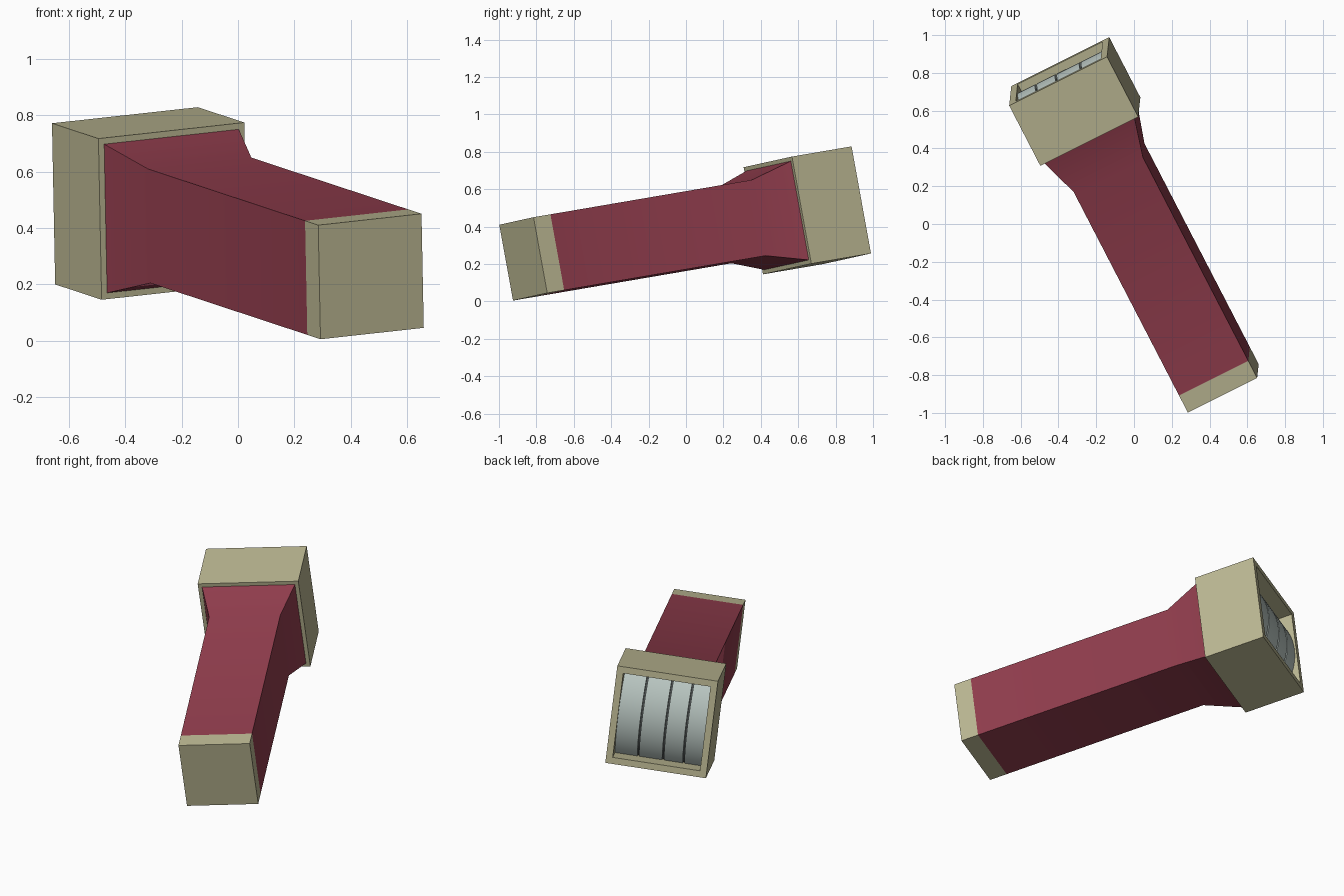
import bpy, bmesh, math
from mathutils import Matrix, Vector

if "Cube" in bpy.data.objects:
    bpy.data.objects.remove(bpy.data.objects["Cube"])

# Local frame: X = across, Y = along the torch (tail at 0), Z = up; tilted into place
d = Vector((-0.4545, 0.8780, 0.1500)).normalized()
u = Vector((0.890, 0.444, 0.098))
u = (u - d * u.dot(d)).normalized()
v = u.cross(d)
PLACE = Matrix((u, d, v)).transposed().to_4x4()
PLACE.translation = Vector((0.4725, -0.87, 0.2275))


def material(name, rgb):
    m = bpy.data.materials.new(name)
    m.diffuse_color = (*rgb, 1)
    m.use_nodes = True
    m.node_tree.nodes["Principled BSDF"].inputs["Base Color"].default_value = m.diffuse_color
    return m


BEIGE = material("beige", (0.50, 0.475, 0.29))
RED = material("dark red", (0.285, 0.047, 0.075))
GLASS = material("pale grey glass", (0.49, 0.57, 0.54))
DARK = material("dark grey", (0.07, 0.08, 0.08))


def make(name, bm, mat, smooth=False):
    bmesh.ops.recalc_face_normals(bm, faces=bm.faces)
    me = bpy.data.meshes.new(name)
    bm.to_mesh(me)
    bm.free()
    me.materials.append(mat)
    ob = bpy.data.objects.new(name, me)
    ob.matrix_world = PLACE
    bpy.context.collection.objects.link(ob)
    if smooth:
        bpy.ops.object.select_all(action='DESELECT')
        ob.select_set(True)
        bpy.context.view_layer.objects.active = ob
        bpy.ops.object.shade_smooth_by_angle(angle=math.radians(30))
    return ob


def square_loft(name, sections, mat, smooth=False):
    """Skin square sections given as (position along, full size), capped at both ends."""
    bm = bmesh.new()
    rings = []
    for y, s in sections:
        h = s / 2
        rings.append([bm.verts.new((x, y, z)) for x, z in ((-h, -h), (h, -h), (h, h), (-h, h))])
    for a, b in zip(rings, rings[1:]):
        for i in range(4):
            j = (i + 1) % 4
            bm.faces.new((a[i], a[j], b[j], b[i]))
    bm.faces.new(rings[0])
    bm.faces.new(rings[-1])
    return make(name, bm, mat, smooth)


def barrel_slab(name, x0, x1, half, apex, sag, back, mat, steps=16):
    """Slab whose outer face bulges along Y, extruded across X."""
    r = (half * half + sag * sag) / (2 * sag)
    profile = [(back, -half)]
    for i in range(steps + 1):
        z = -half + 2 * half * i / steps
        profile.append((apex - r + math.sqrt(r * r - z * z), z))
    profile.append((back, half))
    bm = bmesh.new()
    face = bm.faces.new([bm.verts.new((x0, y, z)) for y, z in profile])
    out = bmesh.ops.extrude_face_region(bm, geom=[face])
    bmesh.ops.translate(bm, vec=(x1 - x0, 0, 0),
                        verts=[g for g in out["geom"] if isinstance(g, bmesh.types.BMVert)])
    return make(name, bm, mat, True)


HEAD, END, OPEN = 1.548, 1.911, 0.505

# Tail cap and handle with flared neck
square_loft("tail_cap", [(0, 0.412), (0.103, 0.412)], BEIGE)
square_loft("handle", [(0.103, 0.412), (1.33, 0.412), (HEAD + 0.005, 0.54)], RED, True)

# Head block with a square recess in its far end
square_loft("head", [(HEAD, 0.582), (END, 0.582), (END, OPEN), (END - 0.2, OPEN)], BEIGE)

# Bulging lens: dark backing and four strips split by narrow gaps
half = OPEN / 2
barrel_slab("lens_backing", -half, half, half, END - 0.03, 0.09, END - 0.19, DARK)
cuts = [0, 0.215, 0.45, 0.735, 1]
for n, (a, b) in enumerate(zip(cuts, cuts[1:])):
    x0 = -half + OPEN * a + (0.005 if n else 0)
    x1 = -half + OPEN * b - (0.005 if n < 3 else 0)
    barrel_slab(f"lens_strip_{n + 1}", x0, x1, half, END - 0.01, 0.09, END - 0.18, GLASS)
